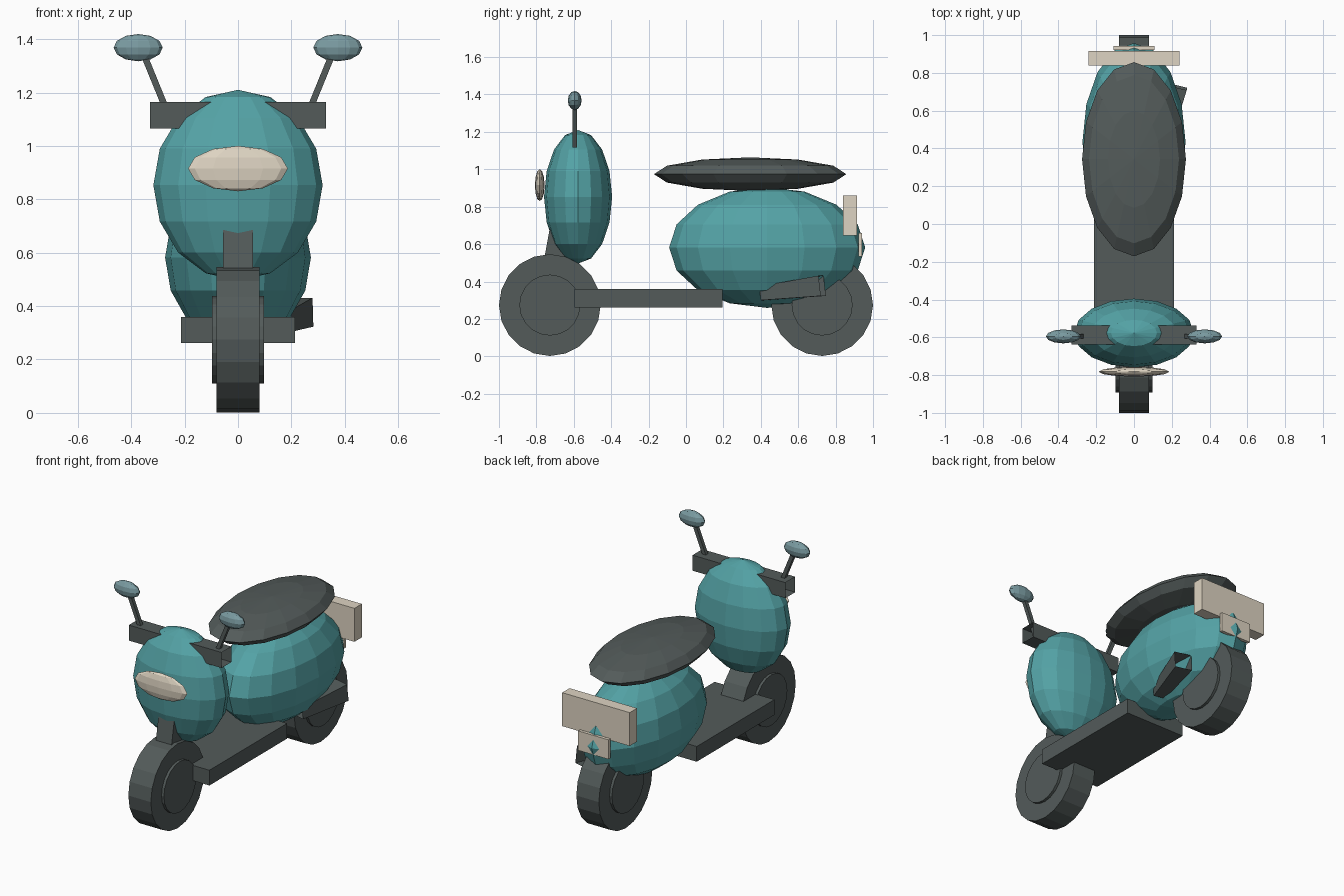
import bpy, bmesh, math
from mathutils import Vector, Matrix

if "Cube" in bpy.data.objects:
    bpy.data.objects.remove(bpy.data.objects["Cube"])


def material(name, r, g, b):
    lin = [c / 12.92 if c <= 0.04045 else ((c + 0.055) / 1.055) ** 2.4
           for c in (r / 255, g / 255, b / 255)]
    m = bpy.data.materials.new(name)
    m.diffuse_color = (*lin, 1)
    m.use_nodes = True
    m.node_tree.nodes["Principled BSDF"].inputs["Base Color"].default_value = m.diffuse_color
    return m


TEAL = material("teal_paint", 84, 163, 166)
DARK = material("charcoal", 83, 91, 90)
CREAM = material("cream", 222, 212, 194)
GLASS = material("mirror_blue_grey", 122, 155, 161)


def finish(bm, name, mat):
    me = bpy.data.meshes.new(name)
    bm.to_mesh(me)
    bm.free()
    me.materials.append(mat)
    ob = bpy.data.objects.new(name, me)
    bpy.context.collection.objects.link(ob)
    return ob


def ellipsoid(name, mat, center, radii, segs=16, rings=8):
    bm = bmesh.new()
    bmesh.ops.create_uvsphere(
        bm, u_segments=segs, v_segments=rings, radius=1,
        matrix=Matrix.Translation(center) @ Matrix.Diagonal((*radii, 1)))
    return finish(bm, name, mat)


def box(name, mat, lo, hi):
    lo, hi = Vector(lo), Vector(hi)
    bm = bmesh.new()
    bmesh.ops.create_cube(
        bm, size=1,
        matrix=Matrix.Translation((lo + hi) / 2) @ Matrix.Diagonal((*(hi - lo), 1)))
    return finish(bm, name, mat)


def tube(name, mat, a, b, r1, r2, segs=4, caps=True, ref=(0, 0, 1), turn=45):
    """Straight bar from a to b; ref sets which way its flat sides face."""
    a, b = Vector(a), Vector(b)
    axis = (b - a).normalized()
    side = Vector(ref).cross(axis).normalized()
    up = axis.cross(side)
    frame = Matrix((side, up, axis)).transposed().to_4x4()
    bm = bmesh.new()
    bmesh.ops.create_cone(
        bm, cap_ends=caps, cap_tris=False, segments=segs, radius1=r1, radius2=r2,
        depth=(b - a).length,
        matrix=Matrix.Translation((a + b) / 2) @ frame
        @ Matrix.Rotation(math.radians(turn), 4, 'Z'))
    return finish(bm, name, mat)


# Wheels with slightly raised hubs
for name, y in (("front", -0.728), ("rear", 0.728)):
    for part, half, r in (("wheel", 0.08, 0.272), ("hub", 0.097, 0.163)):
        tube(f"{name}_{part}", DARK, (-half, y, 0.274), (half, y, 0.274),
             r, r, segs=20, turn=0)

# Floor board and front fork
box("floor_board", DARK, (-0.213, -0.595, 0.262), (0.213, 0.195, 0.36))
tube("front_fork", DARK, (0, -0.745, 0.28), (0, -0.6, 1.08), 0.079, 0.079,
     ref=(1, 0, 0))

# Rounded body shells and seat
ellipsoid("front_shield", TEAL, (0, -0.577, 0.853), (0.317, 0.182, 0.357))
ellipsoid("rear_body", TEAL, (0, 0.434, 0.582), (0.273, 0.524, 0.323))
ellipsoid("seat", DARK, (0, 0.343, 0.974), (0.275, 0.514, 0.09), 16, 6)
ellipsoid("headlight", CREAM, (0, -0.782, 0.915), (0.187, 0.026, 0.085), 12, 6)

# Handlebar (open-ended square tube) and mirrors
tube("handlebar", DARK, (-0.33, -0.588, 1.115), (0.33, -0.588, 1.115),
     0.0705, 0.0705, caps=False)
for side, s in (("left", -1), ("right", 1)):
    tube(f"{side}_mirror_stem", DARK, (s * 0.262, -0.595, 1.12),
         (s * 0.362, -0.595, 1.365), 0.017, 0.017, caps=False, ref=(0, 1, 0))
    ellipsoid(f"{side}_mirror", GLASS, (s * 0.374, -0.595, 1.368),
              (0.092, 0.037, 0.051), 12, 6)

# Flared open exhaust on the right side
tube("exhaust", DARK, (0.145, 0.405, 0.337), (0.228, 0.728, 0.377),
     0.053, 0.077, caps=False)

# Rear luggage box and plate; the body tip pokes through both
box("rear_box", CREAM, (-0.24, 0.84, 0.645), (0.24, 0.915, 0.86))
box("rear_plate", CREAM, (-0.108, 0.922, 0.535), (0.108, 0.942, 0.66))
